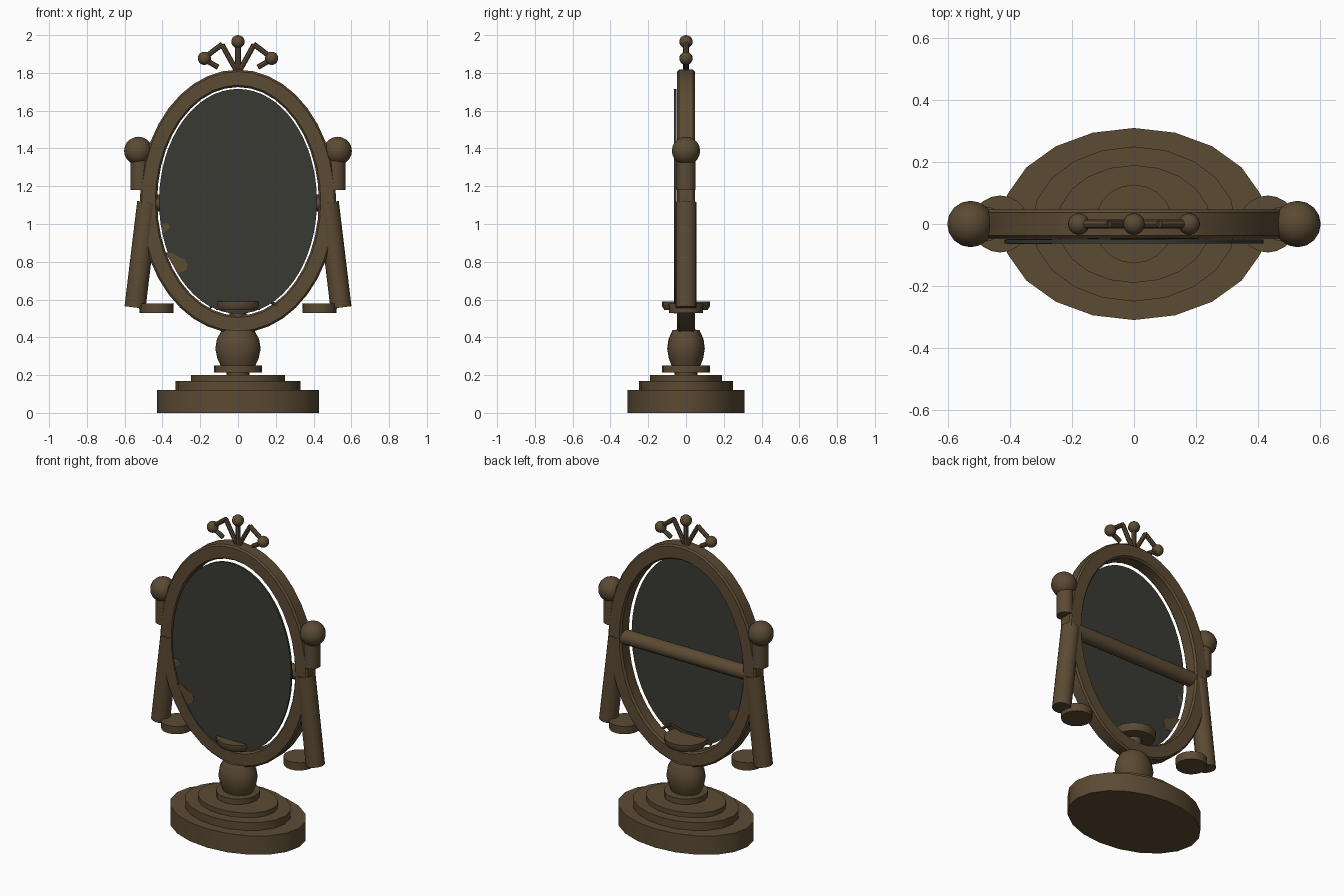
import bpy, bmesh, math
from mathutils import Vector

cube = bpy.data.objects.get("Cube")
if cube:
    bpy.data.objects.remove(cube, do_unlink=True)


def material(name, rgb):
    m = bpy.data.materials.new(name)
    m.use_nodes = True
    m.diffuse_color = (*rgb, 1)
    bsdf = m.node_tree.nodes["Principled BSDF"]
    bsdf.inputs["Base Color"].default_value = (*rgb, 1)
    bsdf.inputs["Roughness"].default_value = 0.7
    return m


BRONZE = material("aged bronze", (0.105, 0.069, 0.033))
GLASS = material("dark glass", (0.042, 0.042, 0.033))


def finish(name, bm, mat, angle=35):
    bmesh.ops.recalc_face_normals(bm, faces=bm.faces)
    me = bpy.data.meshes.new(name)
    bm.to_mesh(me)
    bm.free()
    me.materials.append(mat)
    ob = bpy.data.objects.new(name, me)
    bpy.context.collection.objects.link(ob)
    bpy.ops.object.select_all(action='DESELECT')
    ob.select_set(True)
    bpy.context.view_layer.objects.active = ob
    bpy.ops.object.shade_smooth_by_angle(angle=math.radians(angle))
    return ob


def lathe(name, profile, x=0, sx=1, sy=1, n=20):
    """Turned solid from (radius, height) pairs, capped at both ends."""
    bm = bmesh.new()
    rings = [[bm.verts.new((x + sx * r * math.cos(math.tau * i / n),
                            sy * r * math.sin(math.tau * i / n), z)) for i in range(n)]
             for r, z in profile]
    for a, b in zip(rings, rings[1:]):
        for i in range(n):
            j = (i + 1) % n
            bm.faces.new((a[i], a[j], b[j], b[i]))
    bm.faces.new(rings[0])
    bm.faces.new(rings[-1])
    return finish(name, bm, BRONZE)


def rod(name, a, b, r, n=16):
    a, b = Vector(a), Vector(b)
    bm = bmesh.new()
    bmesh.ops.create_cone(bm, cap_ends=True, segments=n, radius1=r, radius2=r, depth=(b - a).length)
    bm.transform((b - a).to_track_quat('Z', 'Y').to_matrix().to_4x4())
    bmesh.ops.translate(bm, verts=bm.verts, vec=(a + b) / 2)
    return finish(name, bm, BRONZE)


def ball(name, x, z, r):
    bm = bmesh.new()
    bmesh.ops.create_uvsphere(bm, u_segments=16, v_segments=10, radius=r)
    bmesh.ops.translate(bm, verts=bm.verts, vec=(x, 0, z))
    return finish(name, bm, BRONZE)


def plate(name, outline, y0, y1, mat):
    """Flat upright plate between two depths."""
    bm = bmesh.new()
    front = [bm.verts.new((x, y0, z)) for x, z in outline]
    back = [bm.verts.new((x, y1, z)) for x, z in outline]
    bm.faces.new(front)
    bm.faces.new(back)
    for i in range(len(front)):
        j = (i + 1) % len(front)
        bm.faces.new((front[i], front[j], back[j], back[i]))
    return finish(name, bm, mat)


def ellipse(rx, rz, n, cx=0, cz=1.12):
    return [(cx + rx * math.sin(math.tau * i / n), cz + rz * math.cos(math.tau * i / n))
            for i in range(n)]


# Stepped oval base
for name, rx, ry, z0, z1 in (("base_lower", 0.43, 0.31, 0, 0.12),
                             ("base_middle", 0.33, 0.25, 0.12, 0.17),
                             ("base_upper", 0.25, 0.19, 0.17, 0.2)):
    lathe(name, [(1, z0), (1, z1)], sx=rx, sy=ry)

# Turned stem
lathe("stem_foot", [(0.06, 0.2), (0.06, 0.215), (0.127, 0.215), (0.127, 0.25), (0.09, 0.25)])
lathe("stem_bulb", [(0.092, 0.25), (0.11, 0.29), (0.12, 0.34), (0.112, 0.39), (0.085, 0.44)], sy=0.83)
lathe("stem_neck", [(0.055, 0.43), (0.045, 0.455), (0.045, 0.55)])
lathe("stem_dish", [(0.115, 0.545), (0.127, 0.565), (0.127, 0.59)])

# Oval frame with chamfered section: (outward offset, depth)
section = [(0, -0.035), (0.01, -0.047), (0.082, -0.047), (0.092, -0.037),
           (0.092, 0.037), (0.082, 0.047), (0.01, 0.047), (0, 0.035)]
bm = bmesh.new()
SEG = 40
loops = [[bm.verts.new((x, y, z)) for x, z in ellipse(0.428 + d, 0.605 + d, SEG)] for d, y in section]
for k, a in enumerate(loops):
    b = loops[(k + 1) % len(loops)]
    for i in range(SEG):
        j = (i + 1) % SEG
        bm.faces.new((a[i], a[j], b[j], b[i]))
finish("mirror_frame", bm, BRONZE, 30)

# Glass and tarnish patches on its lower right
plate("mirror_glass", ellipse(0.418, 0.595, 64), -0.063, -0.05, GLASS)
blotch = [(-0.385, 0.85), (-0.345, 0.845), (-0.315, 0.825), (-0.285, 0.815), (-0.265, 0.785),
          (-0.275, 0.755), (-0.31, 0.74), (-0.325, 0.75)]
spot = [(-0.41, 1.0), (-0.37, 1.005), (-0.36, 0.985), (-0.375, 0.965), (-0.4, 0.95)]
for name, shape in (("tarnish_patch", blotch), ("tarnish_spot", spot)):
    plate(name + "_front", shape, -0.0645, -0.062, BRONZE)
    plate(name + "_back", shape, -0.051, -0.0485, BRONZE)

# Low zigzag twig behind the glass
twig = [(0.21, 0.565), (0.13, 0.615), (0.04, 0.59), (-0.06, 0.595), (-0.15, 0.56)]
for a, b in zip(twig, twig[1:]):
    rod("rear_twig", (a[0], -0.04, a[1]), (b[0], -0.04, b[1]), 0.008, 8)

# Cross bar behind the glass
rod("cross_bar", (-0.46, 0, 1.11), (0.46, 0, 1.11), 0.045)

# Side supports and crown branches, on both sides
for side, s in (("left", 1), ("right", -1)):
    rod(side + "_arm", (s * 0.545, 0, 0.558), (s * 0.478, 0, 1.115), 0.056)
    rod(side + "_post", (s * 0.52, 0, 1.18), (s * 0.52, 0, 1.38), 0.05)
    ball(side + "_knob", s * 0.528, 1.387, 0.075)
    lathe(side + "_foot_disc", [(0.09, 0.53), (0.092, 0.58)], x=s * 0.432)
    rod(side + "_crown_stem", (s * 0.01, 0, 1.815), (s * 0.085, 0, 1.95), 0.014, 8)
    rod(side + "_crown_branch", (s * 0.082, 0, 1.953), (s * 0.178, 0, 1.88), 0.014, 8)
    rod(side + "_crown_twig", (s * 0.178, 0, 1.872), (s * 0.105, 0, 1.83), 0.014, 8)
    ball(side + "_crown_bead", s * 0.178, 1.877, 0.035)

# Crown centre
rod("crown_stem", (0, 0, 1.81), (0, 0, 1.95), 0.015, 8)
ball("crown_bead", 0, 1.965, 0.035)
